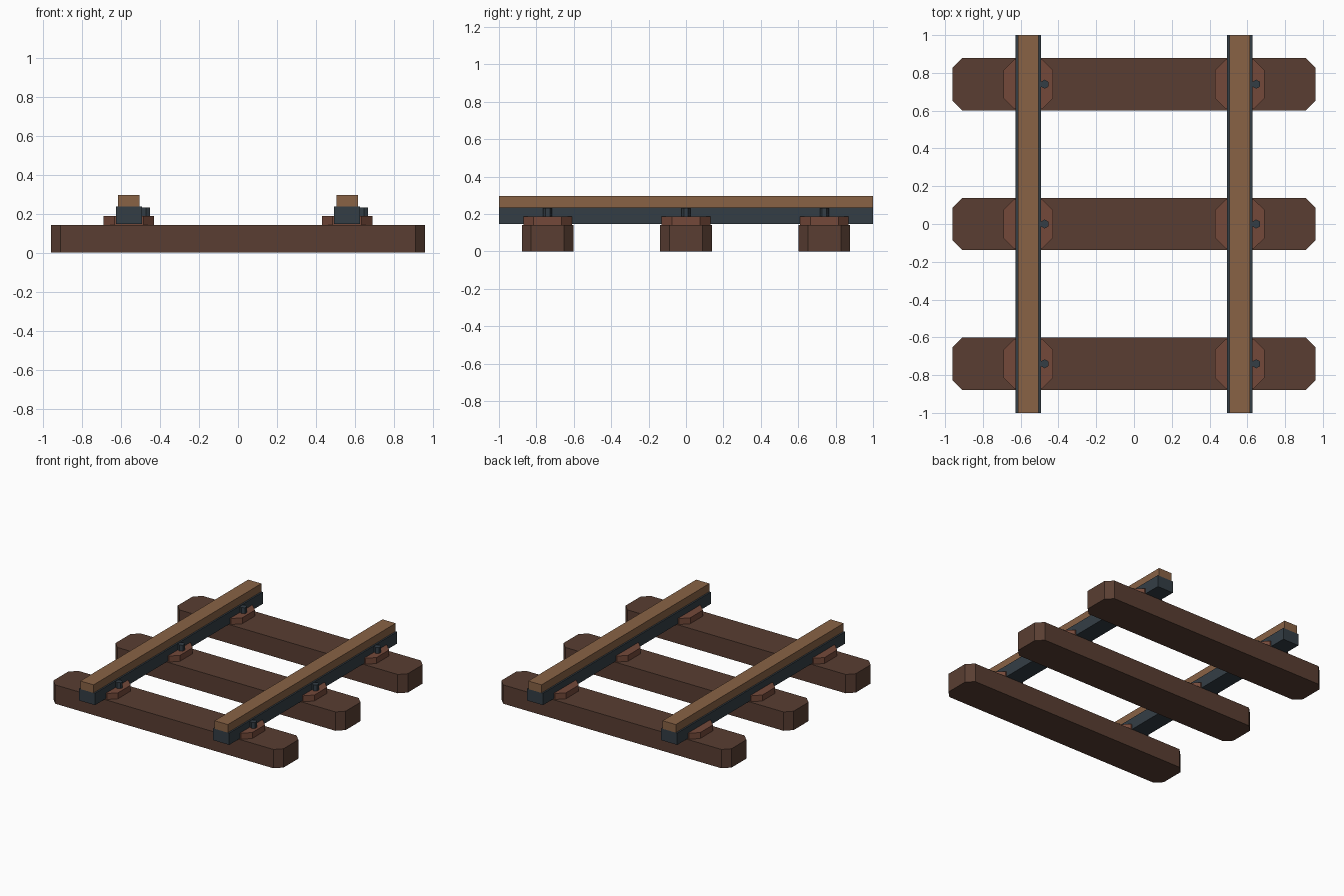
import bpy, bmesh, math

if "Cube" in bpy.data.objects:
    bpy.data.objects.remove(bpy.data.objects["Cube"])


def material(name, rgb):
    m = bpy.data.materials.new(name)
    m.diffuse_color = (*rgb, 1)
    m.use_nodes = True
    m.node_tree.nodes["Principled BSDF"].inputs["Base Color"].default_value = m.diffuse_color
    return m


WOOD = material("dark_wood", (0.100, 0.048, 0.032))
RUST = material("rusty_plate", (0.175, 0.066, 0.042))
STEEL = material("dark_steel", (0.034, 0.048, 0.060))
TAN = material("worn_rail_top", (0.250, 0.123, 0.060))


def prism(name, outline, z0, z1, loc, mat):
    """Extrude a flat outline from z0 to z1 at an (x, y) location."""
    bm = bmesh.new()
    face = bm.faces.new([bm.verts.new((x, y, z0)) for x, y in outline])
    ext = bmesh.ops.extrude_face_region(bm, geom=[face])
    top = [v for v in ext["geom"] if isinstance(v, bmesh.types.BMVert)]
    bmesh.ops.translate(bm, verts=top, vec=(0, 0, z1 - z0))
    bmesh.ops.recalc_face_normals(bm, faces=bm.faces)
    mesh = bpy.data.meshes.new(name)
    bm.to_mesh(mesh)
    bm.free()
    mesh.materials.append(mat)
    obj = bpy.data.objects.new(name, mesh)
    obj.location = (*loc, 0)
    bpy.context.collection.objects.link(obj)
    return obj


def rect(hx, hy):
    return [(-hx, -hy), (hx, -hy), (hx, hy), (-hx, hy)]


def cut_rect(hx, hy, c):
    """Rectangle with its four corners cut off."""
    return [(-hx + c, -hy), (hx - c, -hy), (hx, -hy + c), (hx, hy - c),
            (hx - c, hy), (-hx + c, hy), (-hx, hy - c), (-hx, -hy + c)]


HEXAGON = [(0.024 * math.cos(math.radians(a)), 0.024 * math.sin(math.radians(a)))
           for a in range(30, 390, 60)]
ROWS = (-0.74, 0, 0.74)
RAIL_X = {"left": -0.56, "right": 0.56}

# Sleepers
for i, y in enumerate(ROWS, 1):
    prism(f"sleeper_{i}", cut_rect(0.96, 0.138, 0.05), 0, 0.142, (0, y), WOOD)

for side, x in RAIL_X.items():
    # Rail body and its narrower running surface
    prism(f"{side}_rail_base", rect(0.067, 1), 0.147, 0.236, (x, 0), STEEL)
    prism(f"{side}_rail_head", rect(0.055, 1), 0.236, 0.297, (x, 0), TAN)
    # Tie plates with a hexagonal bolt on the +x side of the rail
    for i, y in enumerate(ROWS, 1):
        prism(f"{side}_tie_plate_{i}", cut_rect(0.13, 0.13, 0.055), 0.142, 0.187, (x, y), RUST)
        prism(f"{side}_bolt_{i}", HEXAGON, 0.18, 0.232, (x + 0.087, y), STEEL)
